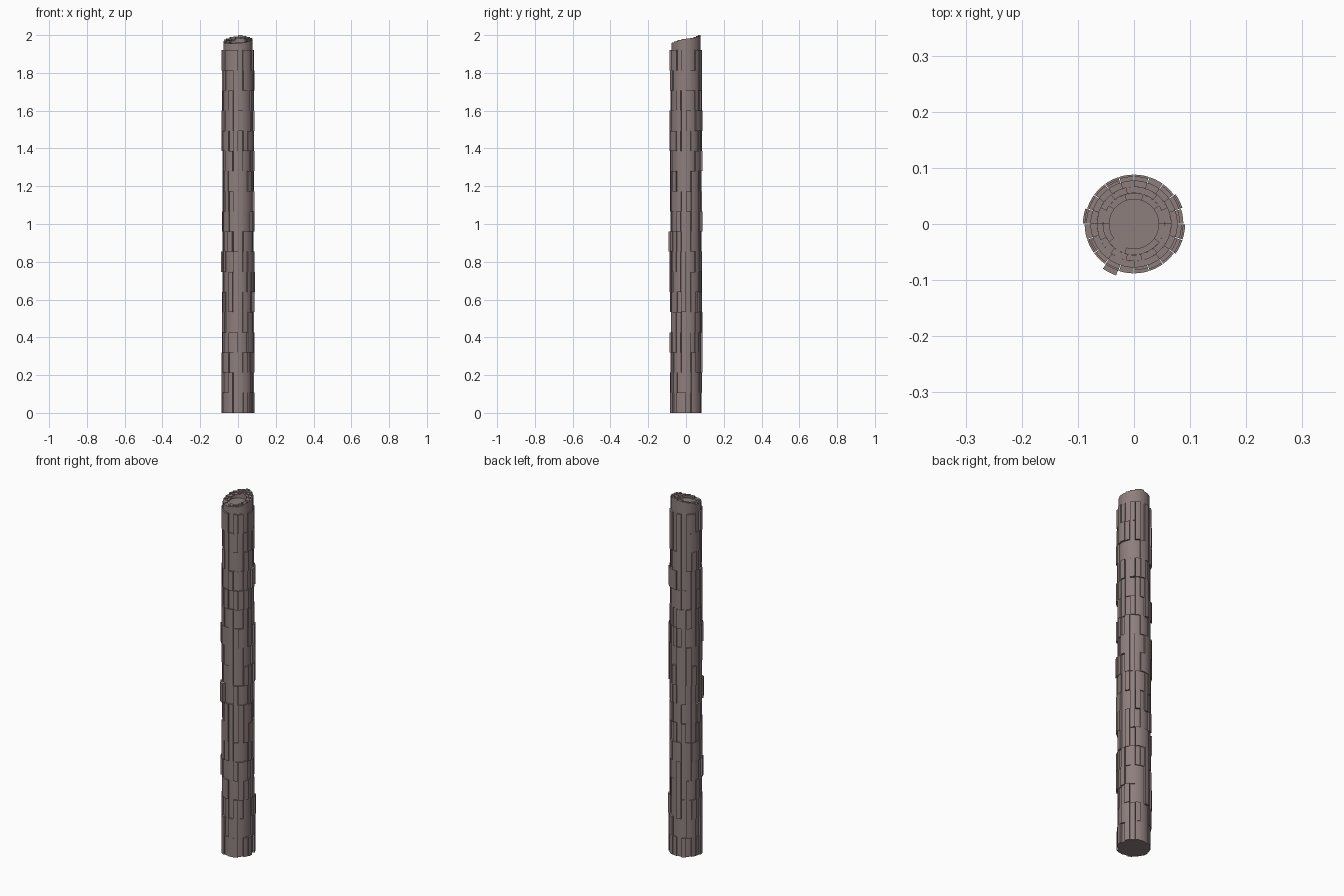
import bpy, bmesh, math, random

if "Cube" in bpy.data.objects:
    bpy.data.objects.remove(bpy.data.objects["Cube"])

random.seed(7)
SECTORS, ROWS = 20, 18
ROW_H = 1.92 / ROWS
STEP = 2 * math.pi / SECTORS

bark = bpy.data.materials.new("bark")
bark.diffuse_color = (0.27, 0.21, 0.205, 1)
bark.use_nodes = True
bark.node_tree.nodes["Principled BSDF"].inputs["Base Color"].default_value = bark.diffuse_color


def arc_block(bm, r0, r1, a0, a1, z0, z1, n):
    """Closed curved block between two radii, two angles and two heights."""
    cols = []
    for i in range(n + 1):
        a = a0 + (a1 - a0) * i / n
        c, s = math.cos(a), math.sin(a)
        cols.append([bm.verts.new((r * c, r * s, z))
                     for r, z in ((r0, z0), (r1, z0), (r1, z1), (r0, z1))])
    for p, q in zip(cols, cols[1:]):
        for k in range(4):
            m = (k + 1) % 4
            bm.faces.new((p[k], p[m], q[m], q[k]))
    bm.faces.new(cols[0])
    bm.faces.new(cols[-1])


def finish(bm, name):
    bmesh.ops.recalc_face_normals(bm, faces=bm.faces)
    me = bpy.data.meshes.new(name)
    bm.to_mesh(me)
    bm.free()
    me.materials.append(bark)
    ob = bpy.data.objects.new(name, me)
    bpy.context.collection.objects.link(ob)
    bpy.context.view_layer.objects.active = ob
    ob.select_set(True)
    bpy.ops.object.shade_smooth_by_angle(angle=math.radians(30))
    ob.select_set(False)


# solid trunk core
bm = bmesh.new()
bmesh.ops.create_cone(bm, cap_ends=True, segments=60, radius1=0.0775, radius2=0.0775, depth=1.92)
bmesh.ops.translate(bm, verts=bm.verts, vec=(0, 0, 0.96))
finish(bm, "trunk_core")

# broken top: heart disc and stepped growth rings, highest at the back right
bm = bmesh.new()
bmesh.ops.create_cone(bm, cap_ends=True, segments=60, radius1=0.048, radius2=0.048, depth=0.04)
bmesh.ops.translate(bm, verts=bm.verts, vec=(0, 0, 1.935))
finish(bm, "heartwood")

bm = bmesh.new()
for r0, r1, count, lift in ((0.044, 0.055, 10, 0.002), (0.055, 0.066, 14, 0.003), (0.066, 0.0775, 20, 0.006)):
    w = 2 * math.pi / count
    for i in range(count):
        a = (i + 0.5) * w
        tilt = math.cos(a - math.radians(70))
        z = 1.969 + lift + 0.019 * tilt * r1 / 0.0775 + random.uniform(-0.004, 0.004)
        if r1 > 0.07 and i == 4:
            z = 2.0
        arc_block(bm, r0, r1, i * w, (i + 1) * w, 1.90, min(z, 2.0), 3)
finish(bm, "broken_rings")

# bark plates in rows, some missing
bm = bmesh.new()
for row in range(ROWS):
    z = row * ROW_H
    for i in range(SECTORS):
        if random.random() < 0.3:
            continue
        mid = (i + 0.5) * STEP
        half = STEP * 0.475
        r = random.choice((0.082, 0.085, 0.088))
        if (row + 3 * i) % 29 == 5:
            r = 0.091
        arc_block(bm, 0.074, r, mid - half, mid + half, z, z + ROW_H, 3)
# one plate standing proud at the front left
arc_block(bm, 0.074, 0.097, 13 * STEP + 0.02, 14 * STEP - 0.02, 8 * ROW_H, 9 * ROW_H, 3)
finish(bm, "bark_plates")
